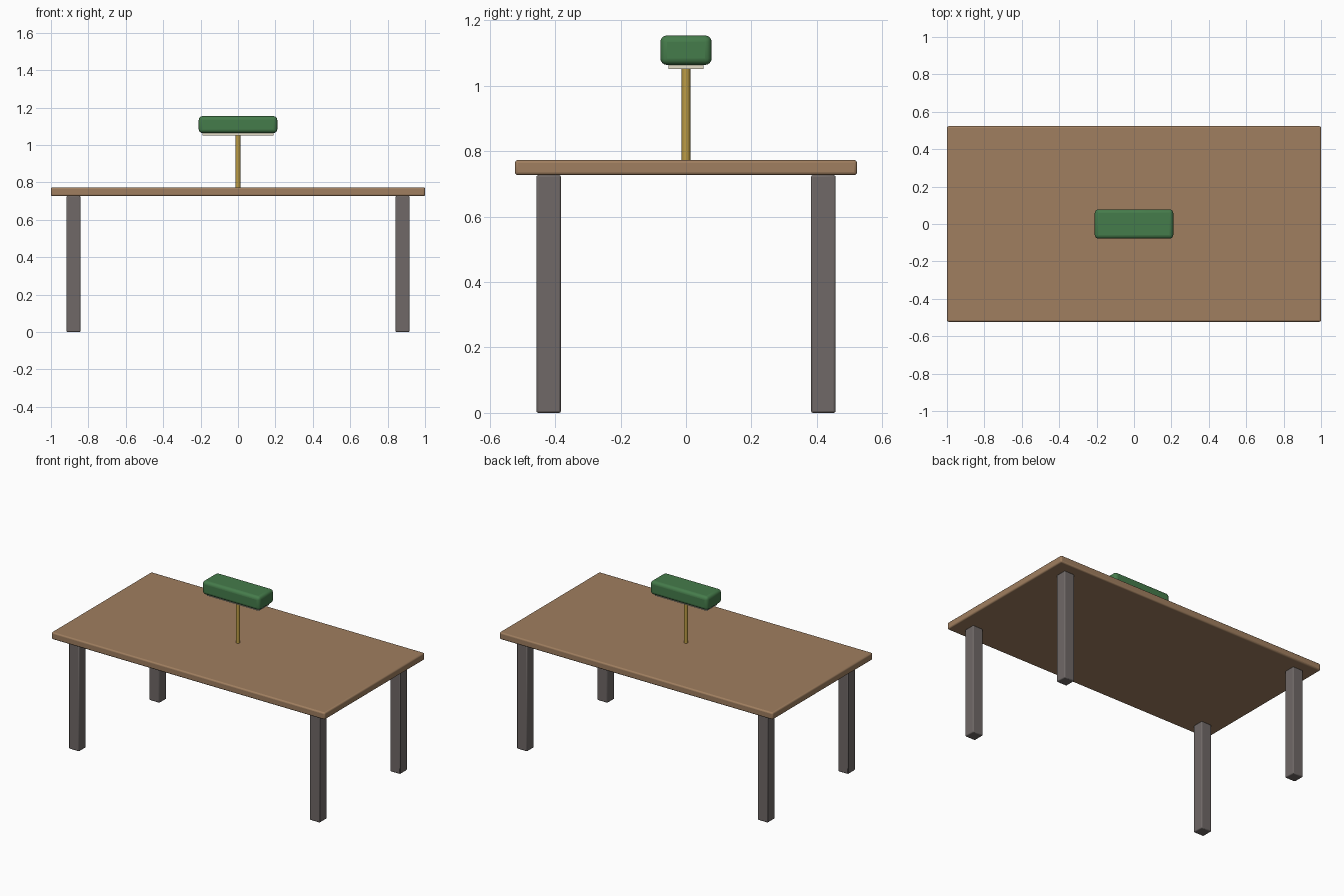
import bpy
import math

if "Cube" in bpy.data.objects:
    bpy.data.objects.remove(bpy.data.objects["Cube"], do_unlink=True)


def material(name, r, g, b):
    mat = bpy.data.materials.new(name)
    mat.use_nodes = True
    mat.diffuse_color = (r, g, b, 1)
    mat.node_tree.nodes["Principled BSDF"].inputs["Base Color"].default_value = (r, g, b, 1)
    return mat


wood = material("warm wood", 0.35, 0.21, 0.115)
metal = material("grey metal", 0.16, 0.14, 0.135)
brass = material("brass", 0.50, 0.33, 0.06)
green = material("green enamel", 0.06, 0.20, 0.07)
cream = material("cream diffuser", 0.78, 0.74, 0.58)


def finish(obj, name, mat, bevel=0, segments=3):
    obj.name = name
    obj.data.materials.append(mat)
    if bevel:
        mod = obj.modifiers.new("Rounded edges", 'BEVEL')
        mod.width = bevel
        mod.segments = segments
        mod.limit_method = 'ANGLE'
    bpy.ops.object.shade_smooth_by_angle(angle=math.radians(40))
    return obj


def box(name, size, x, y, bottom, mat, bevel=0, segments=3):
    """Bevelled box standing on the given height."""
    bpy.ops.mesh.primitive_cube_add(size=1, location=(x, y, bottom + size[2] / 2))
    obj = bpy.context.object
    obj.scale = size
    bpy.ops.object.transform_apply(location=False, rotation=False, scale=True)
    return finish(obj, name, mat, bevel, segments)


# Table: top and four legs
TOP_BOTTOM, TOP_HEIGHT = 0.727, 0.773
box("table_top", (2.0, 1.046, TOP_HEIGHT - TOP_BOTTOM), 0, 0, TOP_BOTTOM, wood, 0.009)
for side, sx in (("left", 1), ("right", -1)):
    for end, sy in (("front", -1), ("back", 1)):
        box(f"{end}_{side}_leg", (0.075, 0.075, TOP_BOTTOM),
            sx * 0.88, sy * 0.42, 0, metal, 0.006, 2)

# Lamp: stem, diffuser and shade
STEM_TOP = 1.054
bpy.ops.mesh.primitive_cylinder_add(
    vertices=32, radius=0.013, depth=STEM_TOP - TOP_HEIGHT,
    location=(0, 0, (STEM_TOP + TOP_HEIGHT) / 2))
finish(bpy.context.object, "lamp_stem", brass)
box("lamp_diffuser", (0.38, 0.108, 0.02), 0, 0, 1.052, cream)
box("lamp_shade", (0.42, 0.157, 0.09), 0, 0, 1.064, green, 0.02, 4)
